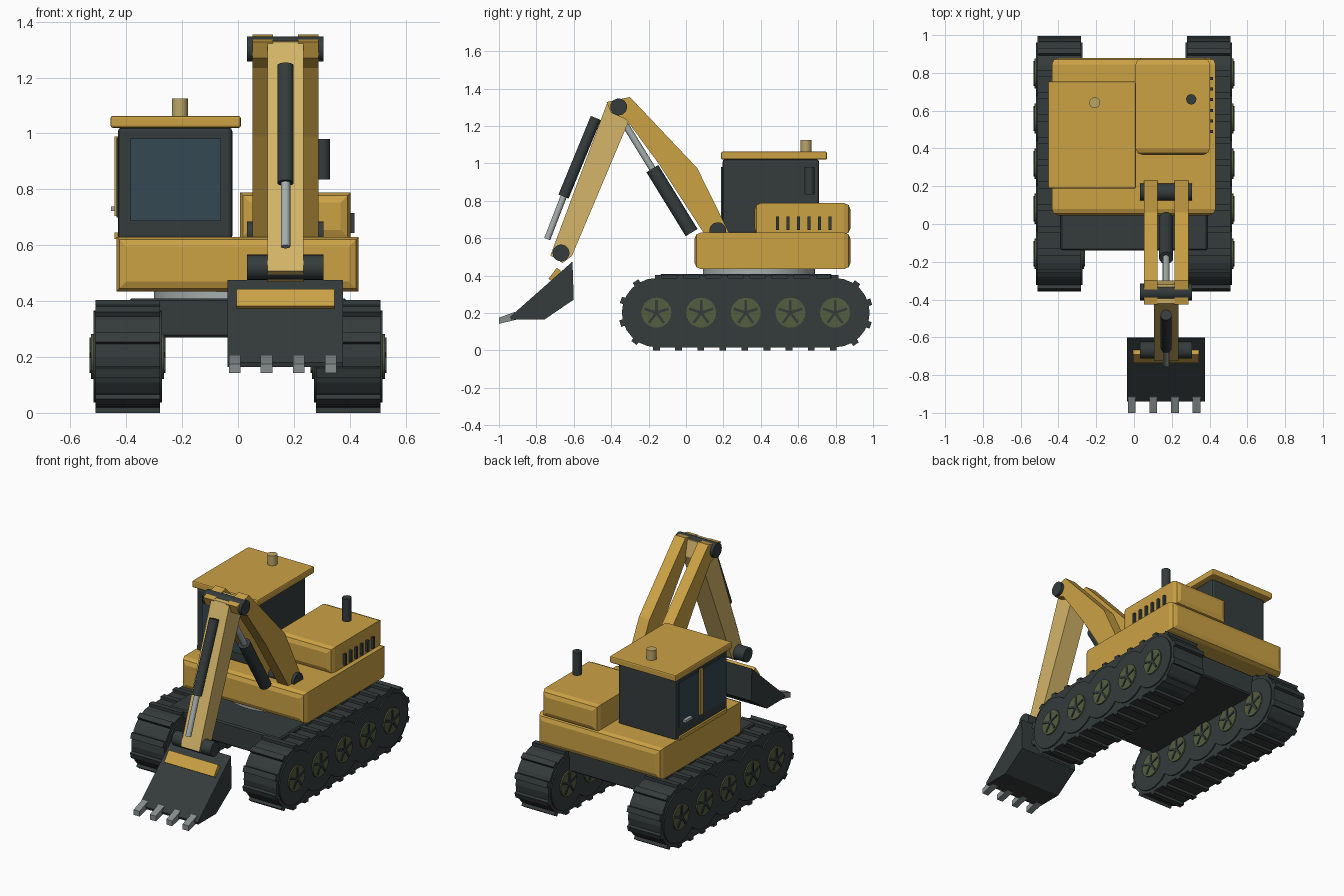
import bpy, bmesh, math
from mathutils import Vector, Matrix

if "Cube" in bpy.data.objects:
    bpy.data.objects.remove(bpy.data.objects["Cube"])


def material(name, r, g, b):
    m = bpy.data.materials.new(name)
    m.diffuse_color = (r, g, b, 1)
    m.use_nodes = True
    m.node_tree.nodes["Principled BSDF"].inputs["Base Color"].default_value = m.diffuse_color
    return m


YELLOW = material("yellow", 0.60, 0.36, 0.06)
PALE = material("pale_yellow", 0.66, 0.46, 0.14)
TAN = material("tan", 0.50, 0.38, 0.14)
DARK = material("dark", 0.035, 0.045, 0.045)
GLASS = material("glass", 0.035, 0.065, 0.085)
STEEL = material("steel", 0.38, 0.43, 0.42)
GREY = material("tooth_grey", 0.24, 0.27, 0.27)
OLIVE = material("olive", 0.09, 0.11, 0.05)


def finish(name, bm, mat, smooth=False):
    bmesh.ops.recalc_face_normals(bm, faces=bm.faces)
    me = bpy.data.meshes.new(name)
    bm.to_mesh(me)
    bm.free()
    me.materials.append(mat)
    ob = bpy.data.objects.new(name, me)
    bpy.context.collection.objects.link(ob)
    if smooth:
        bpy.context.view_layer.objects.active = ob
        ob.select_set(True)
        bpy.ops.object.shade_smooth_by_angle(angle=math.radians(35))
        ob.select_set(False)
    return ob


def add_box(bm, x, y, z, matrix=Matrix()):
    size = [b - a for a, b in (x, y, z)]
    mid = [(a + b) / 2 for a, b in (x, y, z)]
    bmesh.ops.create_cube(bm, size=1, matrix=matrix @ Matrix.Translation(mid) @ Matrix.Diagonal((*size, 1)))


def box(name, x, y, z, mat, bevel=0, axes="xyz", segments=2):
    """Box from ranges; only edges running along the given axes are bevelled."""
    bm = bmesh.new()
    add_box(bm, x, y, z)
    if bevel:
        def along(e):
            d = e.verts[1].co - e.verts[0].co
            return "xyz"[max(range(3), key=lambda i: abs(d[i]))]
        bmesh.ops.bevel(bm, geom=[e for e in bm.edges if along(e) in axes], offset=bevel,
                        segments=segments, profile=0.5, affect='EDGES')
    return finish(name, bm, mat)


def add_rod(bm, a, b, r, n):
    a, b = Vector(a), Vector(b)
    m = Matrix.Translation((a + b) / 2) @ (b - a).to_track_quat('Z', 'Y').to_matrix().to_4x4()
    bmesh.ops.create_cone(bm, cap_ends=True, segments=n, radius1=r, radius2=r,
                          depth=(b - a).length, matrix=m)


def rod(name, a, b, r, mat, n=24):
    bm = bmesh.new()
    add_rod(bm, a, b, r, n)
    return finish(name, bm, mat, True)


def add_profile(bm, pts, x0, x1):
    f = bm.faces.new([bm.verts.new((x0, y, z)) for y, z in pts])
    ext = bmesh.ops.extrude_face_region(bm, geom=[f])["geom"]
    for v in ext:
        if isinstance(v, bmesh.types.BMVert):
            v.co.x = x1
    # close the starting side if the extrusion consumed it
    if not f.is_valid:
        bmesh.ops.holes_fill(bm, edges=[e for e in bm.edges if e.is_boundary])


def profile(name, pts, x_ranges, mat, bevel=0):
    bm = bmesh.new()
    for x0, x1 in x_ranges:
        add_profile(bm, pts, x0, x1)
    ob = finish(name, bm, mat)
    return ob


# Tracks: stadium belt with raised pads, overlapping road wheels, spoked hubs
Y0, Y1, ZC, R = -0.158, 0.797, 0.202, 0.185
WHEELS = [Y0 + i * (Y1 - Y0) / 4 for i in range(5)]


def track_point(d):
    """Point and rotation at distance d around the belt."""
    straight, arc = Y1 - Y0, math.pi * R
    d %= 2 * (straight + arc)
    if d < straight:
        return Y0 + d, ZC - R, -math.pi / 2
    d -= straight
    if d < arc:
        a = -math.pi / 2 + d / R
        return Y1 + R * math.cos(a), ZC + R * math.sin(a), a
    d -= arc
    if d < straight:
        return Y1 - d, ZC + R, math.pi / 2
    a = math.pi / 2 + (d - straight) / R
    return Y0 + R * math.cos(a), ZC + R * math.sin(a), a


for side, s in (("left", -1), ("right", 1)):
    xi, xo = 0.28 * s, 0.51 * s
    arc = [math.radians(-90 + 15 * i) for i in range(13)]
    outline = [(Y1 + R * math.cos(a), ZC + R * math.sin(a)) for a in arc]
    outline += [(Y0 - R * math.cos(a), ZC - R * math.sin(a)) for a in arc]
    profile(side + "_track_belt", outline, [(xi, xo)], DARK)

    bm = bmesh.new()
    total = 2 * (Y1 - Y0 + math.pi * R)
    for i in range(26):
        y, z, a = track_point(i * total / 26)
        m = Matrix.Translation((0.395 * s, y, z)) @ Matrix.Rotation(a, 4, 'X')
        add_box(bm, (-0.115, 0.115), (-0.01, 0.017), (-0.018, 0.018), m)
    finish(side + "_track_pads", bm, DARK)

    wheels, hubs, spokes = bmesh.new(), bmesh.new(), bmesh.new()
    for y in WHEELS:
        add_rod(wheels, (0.272 * s, y, ZC), (0.518 * s, y, ZC), 0.165, 32)
        add_rod(hubs, (0.264 * s, y, ZC), (0.526 * s, y, ZC), 0.08, 24)
        for k in range(5):
            m = Matrix.Translation((0.395 * s, y, ZC)) @ Matrix.Rotation(math.radians(72 * k + 18), 4, 'X')
            add_box(spokes, (-0.136, 0.136), (0, 0.068), (-0.007, 0.007), m)
    finish(side + "_road_wheels", wheels, DARK, True)
    finish(side + "_wheel_hubs", hubs, OLIVE, True)
    finish(side + "_hub_spokes", spokes, DARK)

# Undercarriage and slewing ring
box("undercarriage", (-0.39, 0.39), (-0.14, 0.78), (0.27, 0.41), DARK, 0.008, segments=1)
rod("slewing_ring", (0, 0.39, 0.40), (0, 0.39, 0.445), 0.30, STEEL, 48)

# Upper body and engine hood
box("platform", (-0.435, 0.432), (0.045, 0.88), (0.435, 0.63), YELLOW, 0.035, "xz")
box("engine_hood", (0.008, 0.402), (0.366, 0.88), (0.62, 0.788), YELLOW, 0.035, "xz")
bm = bmesh.new()
for i in range(6):
    y = 0.49 + i * 0.056
    add_box(bm, (0.395, 0.417), (y - 0.008, y + 0.008), (0.643, 0.715))
finish("hood_vents", bm, DARK)
rod("exhaust_pipe", (0.303, 0.66, 0.835), (0.303, 0.66, 0.98), 0.027, DARK)

# Cab with windows, door trim and roof
box("cab", (-0.43, -0.02), (0.195, 0.712), (0.62, 1.022), DARK, 0.015)
box("windshield", (-0.385, -0.06), (0.188, 0.21), (0.687, 0.982), GLASS)
box("side_window_rear", (-0.434, -0.42), (0.49, 0.685), (0.70, 0.985), GLASS)
box("side_window_front", (-0.434, -0.42), (0.225, 0.45), (0.70, 0.985), GLASS)
box("door_post", (-0.442, -0.42), (0.455, 0.485), (0.704, 0.99), YELLOW)
box("door_sill", (-0.442, -0.42), (0.22, 0.69), (0.622, 0.645), YELLOW)
box("door_handle", (-0.454, -0.425), (0.58, 0.65), (0.722, 0.738), STEEL)
box("cab_roof", (-0.456, 0.01), (0.188, 0.754), (1.02, 1.063), YELLOW, 0.008)
rod("roof_beacon", (-0.208, 0.642, 1.055), (-0.208, 0.642, 1.125), 0.029, TAN)

# Boom, stick and pins
profile("boom", [(-0.425, 1.328), (-0.30, 1.355), (0.06, 0.975), (0.235, 0.62), (0.10, 0.62),
                 (-0.14, 0.99), (-0.32, 1.235), (-0.40, 1.27)],
        [(0.052, 0.125), (0.214, 0.288)], YELLOW)
profile("stick", [(-0.42, 1.328), (-0.32, 1.34), (-0.30, 1.24), (-0.61, 0.505), (-0.66, 0.468), (-0.725, 0.508)],
        [(0.105, 0.235)], PALE)
for name, y, z in (("boom_base_pin", 0.17, 0.64), ("elbow_pin", -0.36, 1.302), ("bucket_pin", -0.668, 0.521)):
    rod(name, (0.032, y, z), (0.306, y, z), 0.045, DARK)

# Hydraulic cylinders
rod("boom_cylinder", (0.17, 0.03, 0.63), (0.17, -0.18, 0.972), 0.037, DARK)
rod("boom_cylinder_rod", (0.17, -0.17, 0.956), (0.17, -0.345, 1.24), 0.018, STEEL)
rod("stick_cylinder", (0.17, -0.482, 1.243), (0.17, -0.655, 0.823), 0.029, DARK)
rod("stick_cylinder_rod", (0.17, -0.645, 0.847), (0.17, -0.742, 0.595), 0.017, STEEL)

# Bucket with wear plate and teeth
profile("bucket", [(-0.607, 0.475), (-0.60, 0.272), (-0.757, 0.165), (-0.935, 0.165), (-0.94, 0.18)],
        [(-0.038, 0.376)], DARK)
profile("bucket_plate", [(-0.735, 0.383), (-0.69, 0.443), (-0.665, 0.42), (-0.70, 0.36)],
        [(-0.005, 0.345)], YELLOW)
profile("bucket_teeth", [(-0.915, 0.206), (-1.0, 0.175), (-1.0, 0.142), (-0.90, 0.166)],
        [(x - 0.021, x + 0.021) for x in (-0.012, 0.102, 0.217, 0.332)], GREY)
